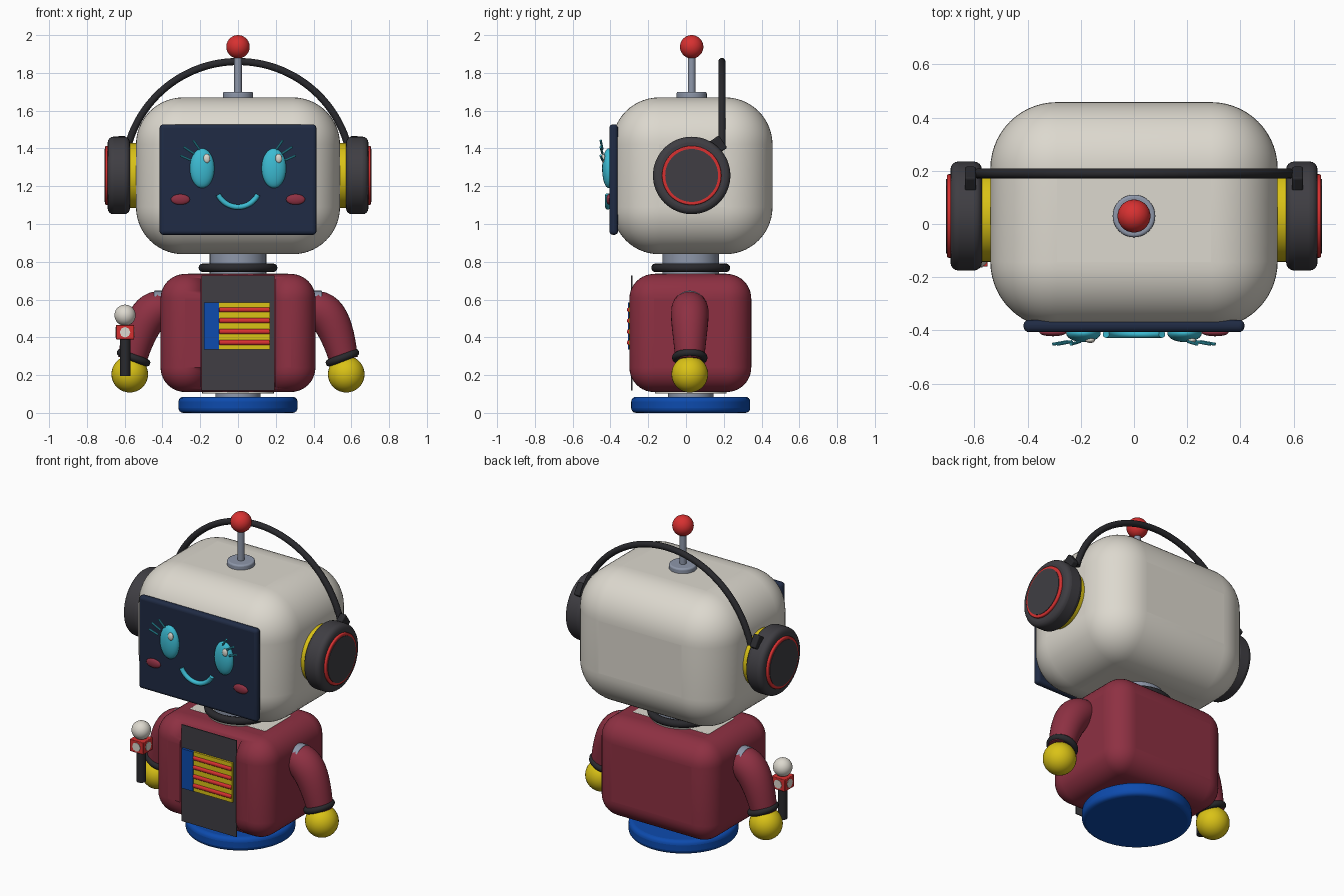
import bpy, bmesh, math
from mathutils import Vector, Matrix

if "Cube" in bpy.data.objects:
    bpy.data.objects.remove(bpy.data.objects["Cube"])

CY = 0.025  # depth of the main axis


def mat(name, r, g, b):
    m = bpy.data.materials.new(name)
    m.diffuse_color = (r, g, b, 1)
    m.use_nodes = True
    m.node_tree.nodes["Principled BSDF"].inputs["Base Color"].default_value = m.diffuse_color
    return m


CREAM = mat("cream", 0.72, 0.69, 0.62)
MAROON = mat("maroon", 0.27, 0.03, 0.055)
CHARCOAL = mat("charcoal", 0.05, 0.048, 0.056)
BLACK = mat("soft black", 0.022, 0.022, 0.026)
NAVY = mat("navy", 0.014, 0.024, 0.058)
CYAN = mat("cyan", 0.045, 0.50, 0.65)
RED = mat("red", 0.68, 0.03, 0.03)
YELLOW = mat("yellow", 0.70, 0.54, 0.008)
BLUE = mat("blue", 0.004, 0.07, 0.42)
STEEL = mat("steel", 0.27, 0.31, 0.40)


def finish(name, bm, m, bevel=0, segs=4):
    me = bpy.data.meshes.new(name)
    bmesh.ops.recalc_face_normals(bm, faces=bm.faces)
    bm.to_mesh(me)
    bm.free()
    ob = bpy.data.objects.new(name, me)
    bpy.context.collection.objects.link(ob)
    me.materials.append(m)
    if bevel:
        mod = ob.modifiers.new("round", 'BEVEL')
        mod.width, mod.segments = bevel, segs
        mod.limit_method, mod.angle_limit = 'ANGLE', math.radians(40)
    bpy.ops.object.select_all(action='DESELECT')
    ob.select_set(True)
    bpy.context.view_layer.objects.active = ob
    bpy.ops.object.shade_smooth_by_angle(angle=math.radians(35))
    return ob


def box(name, loc, size, m, bevel=0, segs=4, rot=None):
    bm = bmesh.new()
    bmesh.ops.create_cube(bm, size=1)
    mx = Matrix.Translation(loc) @ (rot or Matrix()) @ Matrix.Diagonal((*size, 1))
    bmesh.ops.transform(bm, matrix=mx, verts=bm.verts)
    return finish(name, bm, m, bevel, segs)


def ball(name, loc, rad, m):
    bm = bmesh.new()
    bmesh.ops.create_uvsphere(bm, u_segments=32, v_segments=18, radius=1)
    r = rad if isinstance(rad, tuple) else (rad,) * 3
    bmesh.ops.transform(bm, matrix=Matrix.Translation(loc) @ Matrix.Diagonal((*r, 1)), verts=bm.verts)
    return finish(name, bm, m)


def rod(name, a, b, r, m, bevel=0, sides=48, stretch=1):
    a, b = Vector(a), Vector(b)
    bm = bmesh.new()
    bmesh.ops.create_cone(bm, cap_ends=True, segments=sides, radius1=r, radius2=r, depth=(b - a).length)
    q = (b - a).to_track_quat('Z', 'Y').to_matrix().to_4x4()
    mx = Matrix.Translation((a + b) / 2) @ q @ Matrix.Diagonal((1, stretch, 1, 1))
    bmesh.ops.transform(bm, matrix=mx, verts=bm.verts)
    return finish(name, bm, m, bevel)


def ring(name, loc, major, minor, m, rot=None, n=48, k=12):
    bm = bmesh.new()
    vs = [[bm.verts.new(((major + minor * math.cos(b)) * math.cos(a),
                         (major + minor * math.cos(b)) * math.sin(a), minor * math.sin(b)))
           for b in (math.tau * j / k for j in range(k))] for a in (math.tau * i / n for i in range(n))]
    for i in range(n):
        for j in range(k):
            bm.faces.new((vs[i - 1][j - 1], vs[i][j - 1], vs[i][j], vs[i - 1][j]))
    bmesh.ops.transform(bm, matrix=Matrix.Translation(loc) @ (rot or Matrix()), verts=bm.verts)
    return finish(name, bm, m)


def tube(name, pts, radii, m, k=16):
    """Capped tube swept along points that lie in one xz plane."""
    pts = [Vector(p) for p in pts]
    bm = bmesh.new()
    loops = []
    for i, p in enumerate(pts):
        t = (pts[min(i + 1, len(pts) - 1)] - pts[max(i - 1, 0)]).normalized()
        u, v = Vector((0, 1, 0)), t.cross(Vector((0, 1, 0)))
        r = radii[i] if isinstance(radii, list) else radii
        loops.append([bm.verts.new(p + r * (u * math.cos(math.tau * j / k) + v * math.sin(math.tau * j / k)))
                      for j in range(k)])
    for A, B in zip(loops, loops[1:]):
        for j in range(k):
            bm.faces.new((A[j - 1], A[j], B[j], B[j - 1]))
    bm.faces.new(loops[0])
    bm.faces.new(loops[-1])
    return finish(name, bm, m)


def arc(cz, r, a0, a1, y, n=40):
    return [(r * math.cos(t), y, cz + r * math.sin(t))
            for t in (math.radians(a0 + (a1 - a0) * i / n) for i in range(n + 1))]


# Base and neck
rod("base_disc", (0, CY, 0), (0, CY, 0.085), 0.315, BLUE, 0.025, 64)
rod("base_post", (0, CY, 0.08), (0, CY, 0.13), 0.12, STEEL)
rod("neck", (0, CY, 0.72), (0, CY, 0.87), 0.15, STEEL)
ring("neck_ring", (0, CY, 0.768), 0.186, 0.023, BLACK)

# Jacket body with an open channel down the front
body = box("jacket_body", (0, 0.023, 0.423), (0.82, 0.645, 0.625), MAROON, 0.13, 10)
cutter = box("channel_cutter", (0, -0.35, 0.42), (0.39, 0.22, 1), MAROON)
cutter.hide_render = True
cutter.hide_set(True)
cut = body.modifiers.new("channel", 'BOOLEAN')
cut.operation, cut.object, cut.solver = 'DIFFERENCE', cutter, 'EXACT'
body.modifiers.move(len(body.modifiers) - 1, 1)
rod("inner_body", (0, CY, 0.102), (0, CY, 0.739), 0.19, CREAM)
for s in (-1, 1):
    box("collar_patch", (s * 0.19, CY, 0.733), (0.15, 0.26, 0.012), CREAM, 0.005)

# Front panel with striped badge
box("front_panel", (0, -0.287, 0.423), (0.385, 0.006, 0.61), CHARCOAL)
box("badge_blue", (-0.14, -0.295, 0.46), (0.08, 0.022, 0.25), BLUE)
box("badge_yellow", (0.035, -0.295, 0.46), (0.27, 0.016, 0.25), YELLOW)
for i in range(4):
    z = 0.372 + i * 0.058
    rod("badge_stripe", (-0.1, -0.299, z), (0.168, -0.299, z), 0.014, RED, 0.005, 16)

# Head and face screen
box("head", (0, 0.033, 1.255), (1.08, 0.85, 0.83), CREAM, 0.25, 14)
box("face_screen", (0, -0.383, 1.235), (0.83, 0.046, 0.585), NAVY, 0.02, 5)
tube("smile", arc(1.207, 0.117, 206, 334, -0.414, 24), 0.014, CYAN)
for s in (-1, 1):
    ball("eye", (s * 0.19, -0.41, 1.295), (0.065, 0.034, 0.105), CYAN)
    ball("eye_highlight", (s * 0.19 + 0.025, -0.437, 1.347), (0.018, 0.01, 0.024), CREAM)
    ball("cheek", (s * 0.305, -0.408, 1.13), (0.05, 0.014, 0.028), MAROON)
    for x0, z0, x1, z1 in ((0.305, 1.362, 0.25, 1.338), (0.287, 1.408, 0.233, 1.372), (0.237, 1.443, 0.203, 1.395)):
        rod("eyelash", (s * x0, -0.452, z0), (s * x1, -0.442, z1), 0.006, CYAN, sides=10)

# Antenna
rod("antenna_foot", (0, 0.03, 1.65), (0, 0.03, 1.70), 0.08, STEEL, 0.01)
rod("antenna_rod", (0, 0.03, 1.69), (0, 0.03, 1.9), 0.02, STEEL, sides=24)
ball("antenna_ball", (0, 0.03, 1.938), 0.062, RED)

# Headphones
EZ, EY = 1.257, 0.03
tube("headband", arc(EZ, 0.603, 14, 166, 0.19, 60), 0.019, BLACK)
for s in (-1, 1):
    def cup(name, x0, x1, r, m, b=0):
        rod(name, (s * x0, EY, EZ), (s * x1, EY, EZ), r, m, b, 64)
    cup("ear_pad", 0.5, 0.585, 0.172, YELLOW, 0.01)
    cup("ear_cup", 0.572, 0.69, 0.205, CHARCOAL, 0.03)
    cup("ear_rim", 0.68, 0.703, 0.157, RED, 0.006)
    cup("ear_cap", 0.69, 0.706, 0.14, CHARCOAL)
    box("band_clip", (s * 0.615, 0.165, 1.415), (0.042, 0.075, 0.08), BLACK, 0.008,
        rot=Matrix.Rotation(math.radians(35), 4, 'X'))

# Arms and hands
P = [Vector(p) for p in ((0.40, CY - 0.005, 0.55), (0.50, CY - 0.005, 0.56), (0.56, CY - 0.005, 0.28))]
for s in (-1, 1):
    pts, rad = [], []
    for i in range(13):
        t = i / 12
        p = P[0] * (1 - t) ** 2 + P[1] * 2 * t * (1 - t) + P[2] * t * t
        pts.append((s * p.x, p.y, p.z))
        rad.append(0.076 + 0.024 * math.sin(math.pi * min(1, 0.25 + t * 0.75)))
    tube("sleeve", pts, rad, MAROON, 32)
    rod("shoulder_ring", (s * 0.39, 0.02, 0.56), (s * 0.445, 0.02, 0.56), 0.087, STEEL, 0.006)
    ball("shoulder_joint", (s * 0.435, 0.02, 0.54), 0.088, CREAM)
    ring("cuff", (s * 0.553, 0.02, 0.292), 0.074, 0.02, BLACK, Matrix.Rotation(-s * math.radians(21), 4, 'Y'))
    ball("hand", (s * 0.573, 0.02, 0.205), 0.097, YELLOW)

# Microphone held in the left-side hand
MX, MY = -0.598, -0.112
rod("microphone_handle", (MX, MY, 0.195), (MX, MY, 0.40), 0.028, BLACK, sides=32)
box("microphone_block", (MX, MY, 0.427), (0.096, 0.096, 0.076), RED, 0.004)
ball("microphone_head", (MX, MY, 0.517), 0.056, CREAM)
for dx, dy in ((1, 0), (-1, 0), (0, 1), (0, -1)):
    rod("microphone_dot", (MX + dx * 0.045, MY + dy * 0.045, 0.427),
        (MX + dx * 0.051, MY + dy * 0.051, 0.427), 0.028, CREAM, sides=8)
